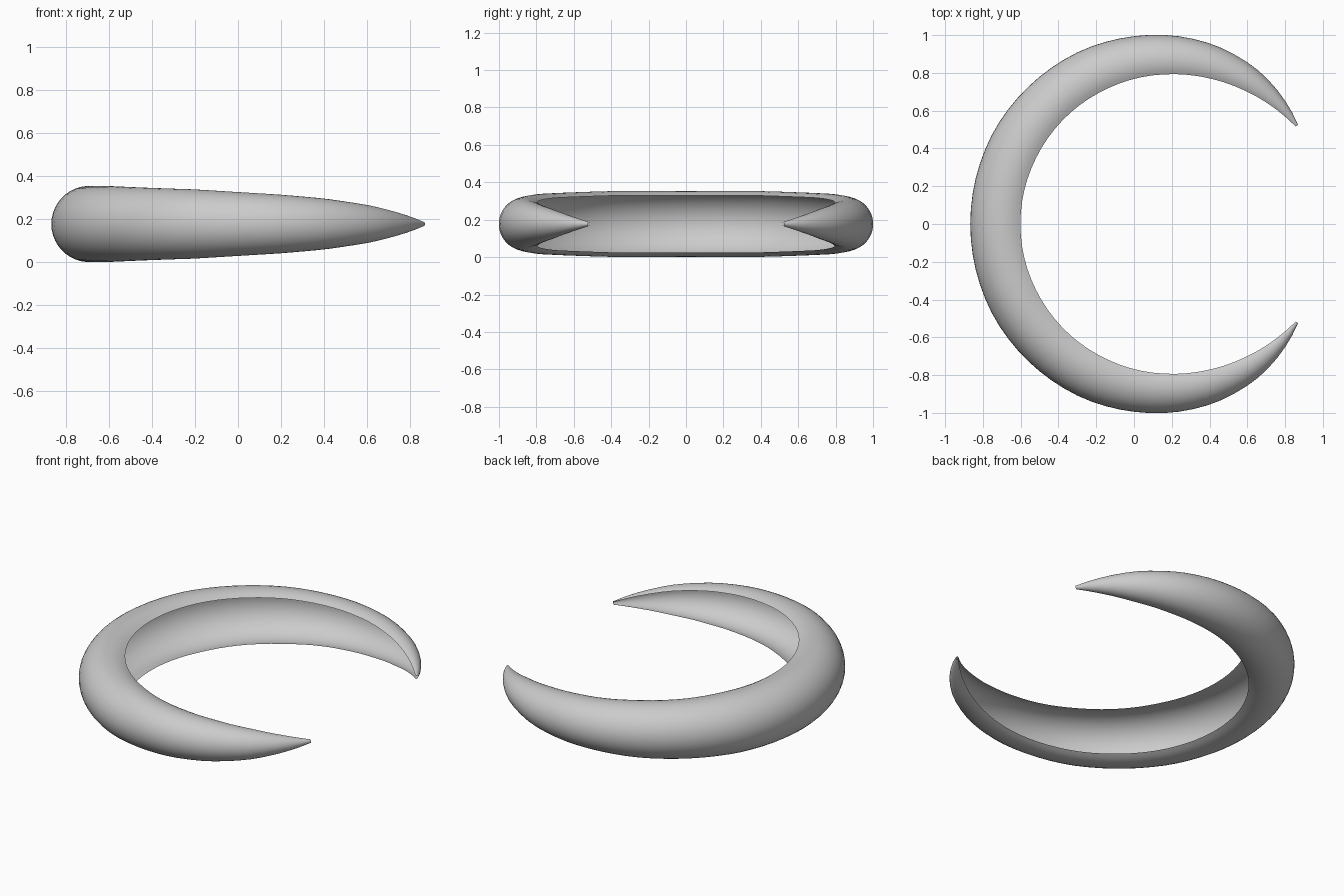
import bpy, bmesh
from math import sin, cos, radians

if "Cube" in bpy.data.objects:
    bpy.data.objects.remove(bpy.data.objects["Cube"])

# Open crescent shell: a circular tube, slit along its inside, tapering to both tips
CX, R, HALF = 0.172, 0.862, 143.0      # path centre, path radius, half sweep (deg)
SEG, RING, OPEN = 32, 28, 120.0        # segments per half, ring steps, half section arc
TAPER = [(0, .177), (.2, .176), (.45, .161), (.64, .137), (.735, .119),
         (.836, .089), (.89, .066), (.954, .035), (1, .010)]


def tube_radius(t):
    for (a, ra), (b, rb) in zip(TAPER, TAPER[1:]):
        if t <= b:
            return ra + (rb - ra) * (t - a) / (b - a)
    return TAPER[-1][1]


bm = bmesh.new()
rows = []
for i in range(-SEG, SEG + 1):
    t = abs(i) / SEG
    phi = radians(HALF * i / SEG)
    r = tube_radius(t)
    row = []
    for j in range(RING + 1):
        a = radians(-OPEN + 2 * OPEN * j / RING)
        d = R + r * cos(a)
        row.append(bm.verts.new((CX - d * cos(phi), d * sin(phi), .177 + r * sin(a))))
    rows.append(row)
for p, q in zip(rows, rows[1:]):
    for j in range(RING):
        bm.faces.new((p[j], p[j + 1], q[j + 1], q[j]))

# Make the normals face away from the tube core
bm.faces.ensure_lookup_table()
bm.normal_update()
if bm.faces[SEG * RING + RING // 2].normal.x > 0:
    bmesh.ops.reverse_faces(bm, faces=bm.faces[:])
for f in bm.faces:
    f.smooth = True

mesh = bpy.data.meshes.new("crescent_shell")
bm.to_mesh(mesh)
bm.free()
obj = bpy.data.objects.new("crescent_shell", mesh)
bpy.context.collection.objects.link(obj)
